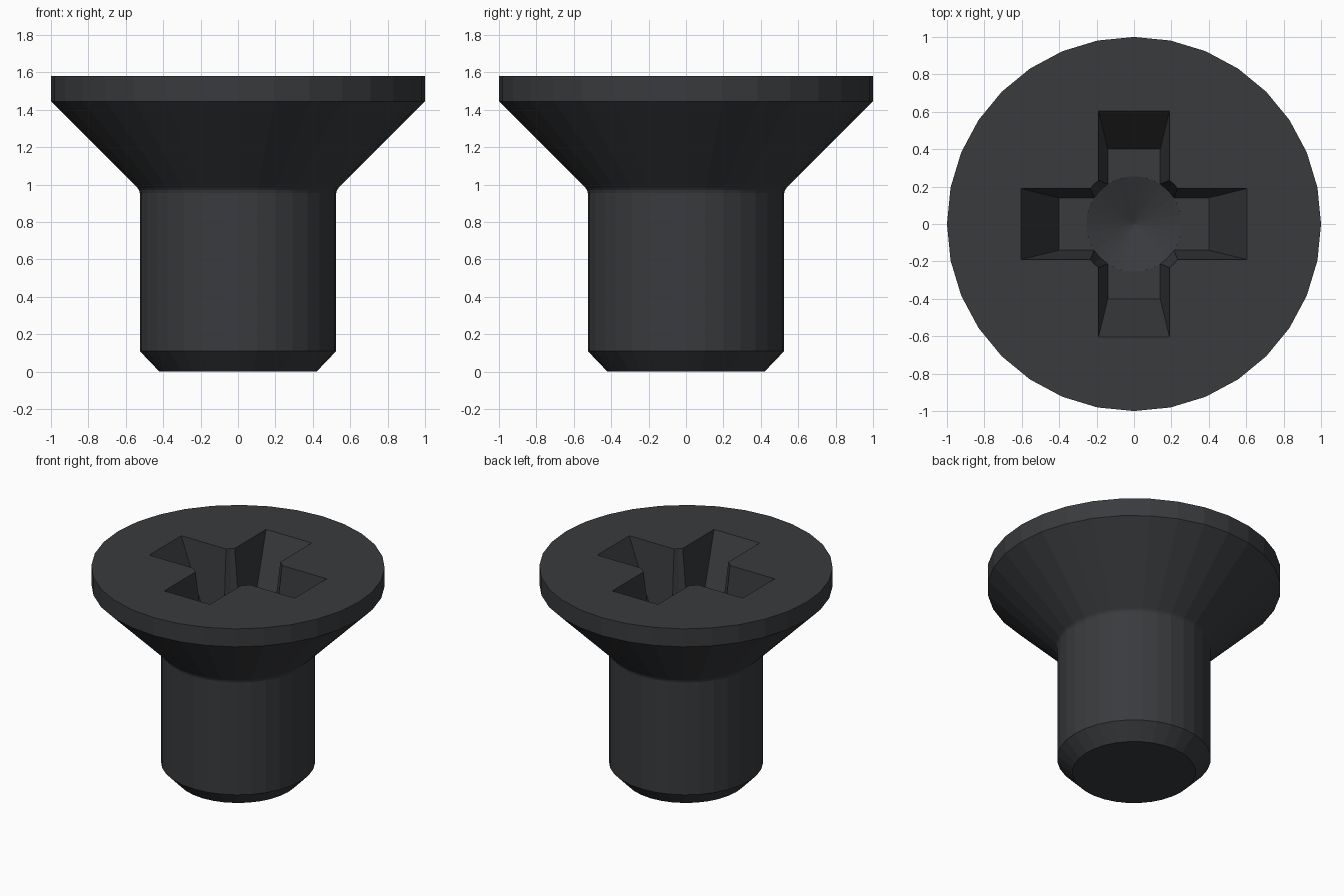
import bpy, bmesh, math

if "Cube" in bpy.data.objects:
    bpy.data.objects.remove(bpy.data.objects["Cube"])

SIDES = 32
TOP = 1.58      # head face height
FLOOR = 1.13    # floor of the cross recess


def make_object(name, bm):
    bmesh.ops.remove_doubles(bm, verts=bm.verts, dist=1e-5)
    bmesh.ops.recalc_face_normals(bm, faces=bm.faces)
    mesh = bpy.data.meshes.new(name)
    bm.to_mesh(mesh)
    bm.free()
    obj = bpy.data.objects.new(name, mesh)
    bpy.context.collection.objects.link(obj)
    return obj


def loft(name, rings):
    """Closed solid through rings that share a vertex count."""
    bm = bmesh.new()
    loops = [[bm.verts.new(p) for p in ring] for ring in rings]
    n = len(loops[0])
    for a, b in zip(loops, loops[1:]):
        for i in range(n):
            j = (i + 1) % n
            bm.faces.new((a[i], a[j], b[j], b[i]))
    bm.faces.new(loops[0][::-1])
    bm.faces.new(loops[-1])
    return make_object(name, bm)


def circle(r, z):
    return [(r * math.cos(2 * math.pi * i / SIDES),
             r * math.sin(2 * math.pi * i / SIDES), z) for i in range(SIDES)]


def rect(hx, hy, z):
    return [(-hx, -hy, z), (hx, -hy, z), (hx, hy, z), (-hx, hy, z)]


# Countersunk body with a small fillet under the head
profile = [(0.42, 0), (0.525, 0.11), (0.525, 0.955), (0.529, 0.97),
           (0.537, 0.982), (1.0, 1.445), (1.0, TOP)]
screw = loft("countersunk_screw", [circle(r, z) for r, z in profile])


# Tapered recess cutters, extended past the head face by one fifth of the depth
def extend(bottom, top):
    return top + 0.2 * (top - bottom)


z_end = extend(FLOOR, TOP)
length, width = extend(0.40, 0.605), extend(0.14, 0.19)
cutters = [
    loft("recess_cutter_x", [rect(0.40, 0.14, FLOOR), rect(length, width, z_end)]),
    loft("recess_cutter_y", [rect(0.14, 0.40, FLOOR), rect(width, length, z_end)]),
    loft("recess_cutter_centre", [circle(0.002, FLOOR - 0.1), circle(0.255, FLOOR - 0.001),
                                  circle(extend(0.255, 0.302), z_end)]),
]

bpy.context.view_layer.objects.active = screw
for cutter in cutters:
    cutter.hide_render = True
    mod = screw.modifiers.new("recess", 'BOOLEAN')
    mod.operation = 'DIFFERENCE'
    mod.solver = 'EXACT'
    mod.object = cutter
    bpy.ops.object.modifier_apply(modifier=mod.name)
for cutter in cutters:
    bpy.data.objects.remove(cutter)

# Dark steel
steel = bpy.data.materials.new("dark_steel")
steel.diffuse_color = (0.04, 0.043, 0.047, 1)
steel.use_nodes = True
steel.node_tree.nodes["Principled BSDF"].inputs["Base Color"].default_value = steel.diffuse_color
screw.data.materials.clear()
screw.data.materials.append(steel)
